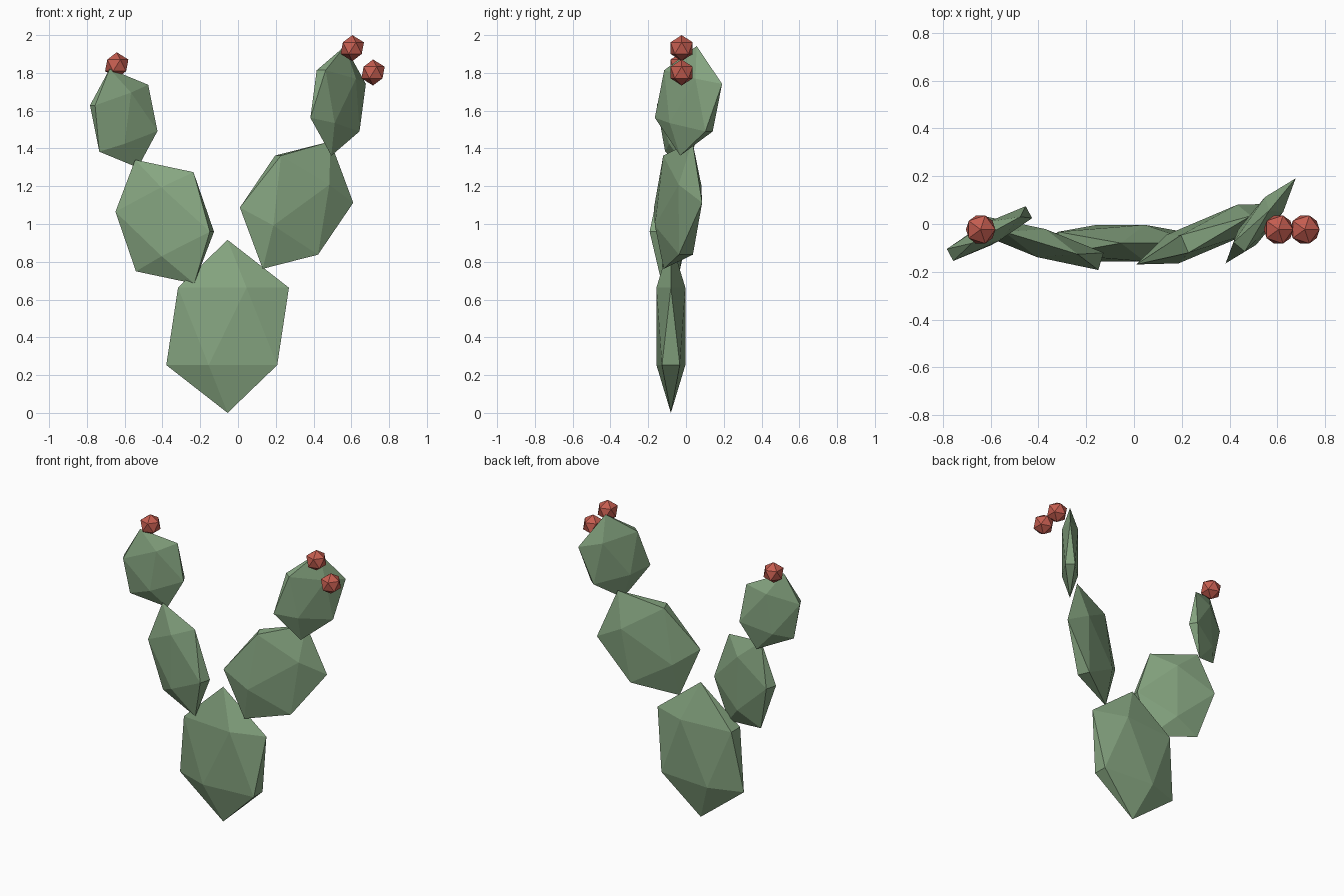
import bpy
import bmesh
from math import radians

old = bpy.data.objects.get("Cube")
if old:
    bpy.data.objects.remove(old, do_unlink=True)


def make_material(name, rgb):
    mat = bpy.data.materials.new(name)
    mat.use_nodes = True
    colour = (*rgb, 1.0)
    mat.diffuse_color = colour
    mat.node_tree.nodes["Principled BSDF"].inputs["Base Color"].default_value = colour
    return mat


def add_gem(name, mat, centre, size, tilt=0, yaw=0):
    """Flat-shaded icosahedron, stretched, leaned sideways, then turned about z."""
    mesh = bpy.data.meshes.new(name)
    bm = bmesh.new()
    bmesh.ops.create_icosphere(bm, subdivisions=1, radius=1)
    bmesh.ops.scale(bm, vec=size, verts=bm.verts)
    bm.to_mesh(mesh)
    bm.free()
    mesh.materials.append(mat)
    obj = bpy.data.objects.new(name, mesh)
    obj.location = centre
    obj.rotation_euler = (0, radians(tilt), radians(yaw))
    bpy.context.collection.objects.link(obj)
    return obj


green = make_material("cactus green", (0.24, 0.38, 0.22))
red = make_material("flower red", (0.56, 0.11, 0.08))

# Cactus pads: the same flattened shape at different scales and angles
PAD = (0.363, 0.09, 0.458)
pads = [
    ("base_pad", (-0.055, -0.08, 0.458), 1.0, 0, 0),
    ("left_middle_pad", (0.31, -0.042, 1.10), 0.85, 30, 23),
    ("right_middle_pad", (-0.388, -0.08, 1.012), 0.8, -26.5, -17),
    ("left_upper_pad", (0.53, 0.013, 1.652), 0.645, 11, 50.5),
    ("right_upper_pad", (-0.605, -0.04, 1.56), 0.6, -18, 28.5),
]
for name, centre, scale, tilt, yaw in pads:
    add_gem(name, green, centre, [scale * s for s in PAD], tilt, yaw)

# Flowers on the upper pads
flowers = [
    ("left_top_flower", (0.605, -0.023, 1.931)),
    ("left_outer_flower", (0.715, -0.023, 1.802)),
    ("right_flower", (-0.642, -0.023, 1.84)),
]
for name, centre in flowers:
    add_gem(name, red, centre, (0.069, 0.069, 0.069))
